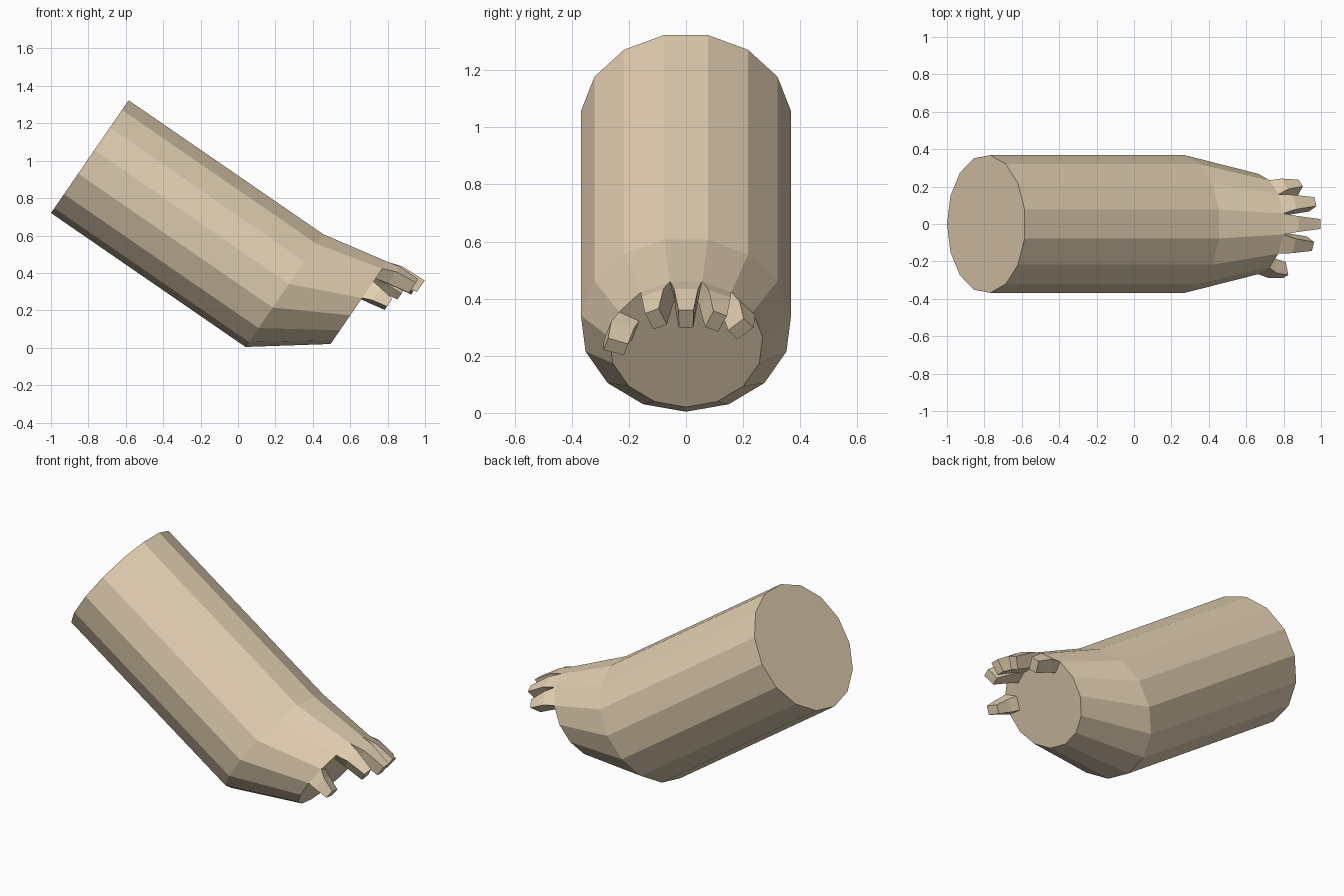
import bpy, math
from mathutils import Vector

if "Cube" in bpy.data.objects:
    bpy.data.objects.remove(bpy.data.objects["Cube"])

# Local frame: U runs down the limb, W is "up" within each cross-section
U = Vector((0.824, 0, -0.567))
W = Vector((0.567, 0, 0.824))
Y = Vector((0, 1, 0))
SIDES = 15
PALM = Vector((0.648, 0, 0.2425))
PALM_R = 0.27

skin = bpy.data.materials.new("tan")
skin.diffuse_color = (0.76, 0.62, 0.44, 1)
skin.use_nodes = True
skin.node_tree.nodes["Principled BSDF"].inputs["Base Color"].default_value = skin.diffuse_color


def loft(name, rings, cap_start=True):
    """Skin a list of equal-length rings into a flat-shaded closed object."""
    n = len(rings[0])
    verts = [p for r in rings for p in r]
    faces = [(k * n + i, k * n + (i + 1) % n, (k + 1) * n + (i + 1) % n, (k + 1) * n + i)
             for k in range(len(rings) - 1) for i in range(n)]
    if cap_start:
        faces.append(tuple(reversed(range(n))))
    faces.append(tuple(range(len(verts) - n, len(verts))))
    me = bpy.data.meshes.new(name)
    me.from_pydata(verts, [], faces)
    me.materials.append(skin)
    ob = bpy.data.objects.new(name, me)
    bpy.context.collection.objects.link(ob)
    return ob


def ring(center, r):
    # flat side on top, single vertex at the bottom
    angs = [math.radians(12 - 24 * i) for i in range(SIDES)]
    return [Vector(center) + W * r * math.cos(a) + Y * r * math.sin(a) for a in angs][::-1]


def digit(name, angle, length):
    """Tapered, once-bent digit growing from one rim face of the palm."""
    a = math.radians(angle)
    radial = W * math.cos(a) + Y * math.sin(a)
    side = Y * math.cos(a) - W * math.sin(a)
    # along, outer radius, inner radius, outer half width, inner half width
    sections = [(0, PALM_R * math.cos(math.pi / SIDES), 0.186, 0.056, 0.040),
                (length * 0.37, 0.289, 0.204, 0.042, 0.037),
                (length, 0.295, 0.221, 0.026, 0.025)]
    rings = []
    for s, ro, ri, ho, hi in sections:
        c = PALM + U * s
        rings.append([c + radial * ro + side * ho, c + radial * ro - side * ho,
                      c + radial * ri - side * hi, c + radial * ri + side * hi][::-1])
    return loft(name, rings, cap_start=False)


# Limb and tapering palm
loft("limb", [ring((-0.79, 0, 1.025), 0.37),
              ring((0.25, 0, 0.309), 0.37),
              ring(PALM, PALM_R)])

# Four fingers and a thumb
for name, angle, length in [("middle_finger", 0, 0.222), ("ring_finger", 24, 0.205),
                            ("little_finger", 48, 0.16), ("index_finger", -24, 0.19),
                            ("thumb", -72, 0.135)]:
    digit(name, angle, length)

# Make all normals point outward
import bmesh
for ob in bpy.context.collection.objects:
    bm = bmesh.new()
    bm.from_mesh(ob.data)
    bmesh.ops.recalc_face_normals(bm, faces=bm.faces)
    bm.to_mesh(ob.data)
    bm.free()
